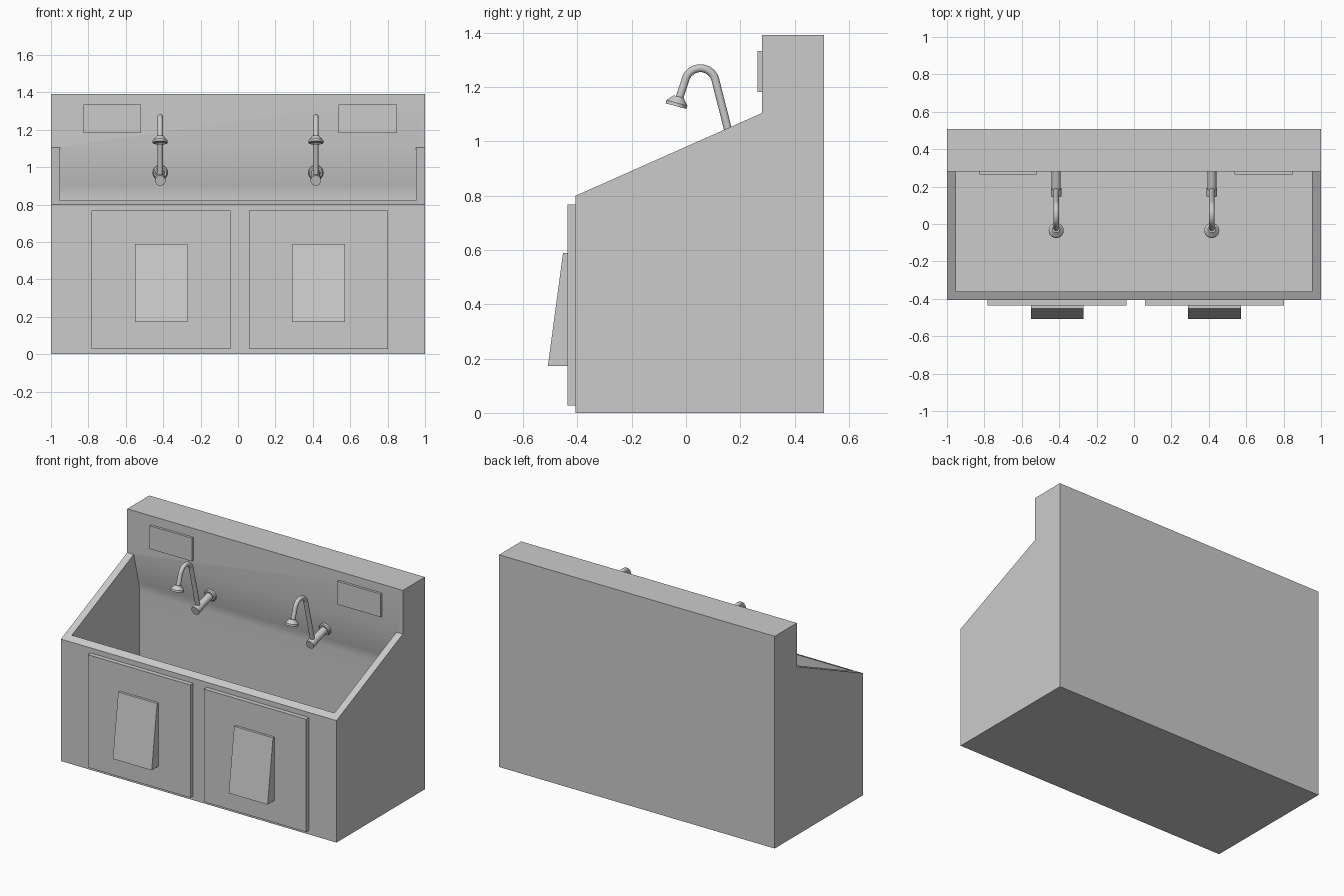
import bpy, bmesh, math
from mathutils import Vector

if "Cube" in bpy.data.objects:
    bpy.data.objects.remove(bpy.data.objects["Cube"])


def make_object(name, bm):
    bmesh.ops.recalc_face_normals(bm, faces=bm.faces)
    mesh = bpy.data.meshes.new(name)
    bm.to_mesh(mesh)
    bm.free()
    ob = bpy.data.objects.new(name, mesh)
    bpy.context.collection.objects.link(ob)
    return ob


def prism(name, x0, x1, profile):
    """Extrude a (y, z) profile from x0 to x1."""
    bm = bmesh.new()
    left = [bm.verts.new((x0, y, z)) for y, z in profile]
    right = [bm.verts.new((x1, y, z)) for y, z in profile]
    bm.faces.new(left)
    bm.faces.new(right)
    for i in range(len(profile)):
        j = (i + 1) % len(profile)
        bm.faces.new((left[i], left[j], right[j], right[i]))
    return make_object(name, bm)


def box(name, x0, x1, y0, y1, z0, z1):
    return prism(name, x0, x1, [(y0, z0), (y1, z0), (y1, z1), (y0, z1)])


def lathe(name, start, axis, rings, n=32):
    """Solid of revolution: rings are (distance along axis, radius)."""
    axis = Vector(axis).normalized()
    u = Vector((1, 0, 0))
    v = axis.cross(u)
    bm = bmesh.new()
    loops = []
    for d, r in rings:
        loops.append([bm.verts.new(Vector(start) + axis * d + r * (
            u * math.cos(math.tau * k / n) + v * math.sin(math.tau * k / n)))
            for k in range(n)])
    bm.faces.new(loops[0])
    bm.faces.new(loops[-1])
    for a, b in zip(loops, loops[1:]):
        for k in range(n):
            m = (k + 1) % n
            bm.faces.new((a[k], a[m], b[m], b[k]))
    return make_object(name, bm)


def tube(name, points, radius):
    cu = bpy.data.curves.new(name, 'CURVE')
    cu.dimensions = '3D'
    cu.bevel_depth = radius
    cu.bevel_resolution = 6
    cu.use_fill_caps = True
    sp = cu.splines.new('POLY')
    sp.points.add(len(points) - 1)
    for p, co in zip(sp.points, points):
        p.co = (*co, 1)
    ob = bpy.data.objects.new(name, cu)
    bpy.context.collection.objects.link(ob)
    return ob


def sink_body():
    outer = [(-.407, 0), (.509, 0), (.509, 1.392), (.28, 1.392), (.28, 1.105), (-.407, .8)]
    # basin section: front lip, floor, back wall leaning out under the splash
    inner = [(-.361, .8204), (-.361, .4), (.34, .4), (.34, .84), (.339, .87),
             (.333, .9), (.28, 1.105)]
    bm = bmesh.new()
    L, R = [[bm.verts.new((x, y, z)) for y, z in outer] for x in (-1, 1)]
    l, r = [[bm.verts.new((x, y, z)) for y, z in inner] for x in (-.953, .953)]
    for ring in (L, R, l, r):
        bm.faces.new(ring)
    for i, j in ((0, 1), (1, 2), (2, 3), (5, 0)):
        bm.faces.new((L[i], L[j], R[j], R[i]))
    bm.faces.new((L[3], R[3], R[4], r[-1], l[-1], L[4]))          # splash front
    bm.faces.new((L[4], L[5], R[5], R[4], r[-1], r[0], l[0], l[-1]))  # sloped rim
    for i in range(len(inner) - 1):
        bm.faces.new((l[i], l[i + 1], r[i + 1], r[i]))
    return make_object("sink_body", bm)


sink_body()

# Front doors with wedge-shaped knee pads
for side, dx in (("left", 0), ("right", .841)):
    box(side + "_door", -.783 + dx, -.04 + dx, -.437, -.405, .027, .767)
    prism(side + "_knee_pad", -.552 + dx, -.27 + dx,
          [(-.435, .173), (-.509, .173), (-.453, .59), (-.435, .59)])

# Sensor plates on the splash
box("left_plate", -.826, -.519, .264, .282, 1.182, 1.334)
box("right_plate", .537, .85, .264, .282, 1.182, 1.334)

# Faucets
out = (0, -.965, -.26)
for side, x in (("left", -.416), ("right", .416)):
    lathe(side + "_faucet_flange", (x, .32, .974), out, [(0, .04), (.018, .04), (.024, .034)])
    lathe(side + "_faucet_pipe", (x, .32, .974), out,
          [(0, .024), (.135, .024), (.135, .028), (.176, .028)])
    # gooseneck: tilted riser, arc, short drop
    path = [(x, .181, .94)]
    for k in range(25):
        a = math.radians(14 + (163 - 14) * k / 24)
        path.append((x, .053 + .057 * math.cos(a), 1.213 + .057 * math.sin(a)))
    path.append((x, -.028, 1.15))
    tube(side + "_gooseneck", path, .0145)
    lathe(side + "_spray_head", (x, -.027, 1.165), (0, -.26, -.965),
          [(0, .02), (.007, .025), (.024, .04), (.036, .04), (.036, .032), (.03, .028)])

# Convert curves and shade smooth with sharp edges kept
bpy.ops.object.select_all(action='SELECT')
bpy.context.view_layer.objects.active = bpy.data.objects["left_gooseneck"]
bpy.ops.object.convert(target='MESH')
bpy.ops.object.select_all(action='SELECT')
bpy.ops.object.shade_smooth_by_angle(angle=math.radians(30))
